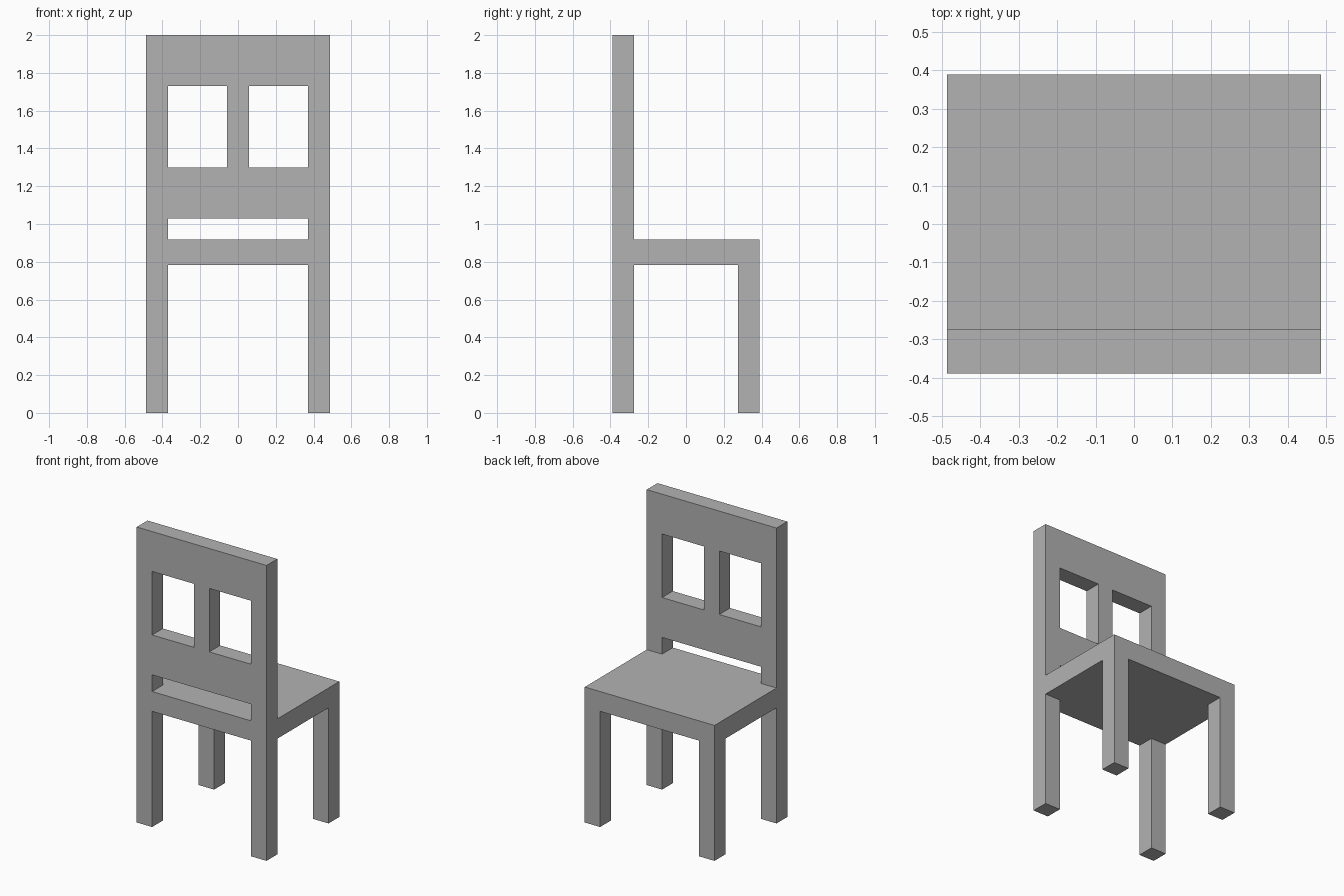
import bpy
import bmesh

default = bpy.data.objects.get("Cube")
if default:
    bpy.data.objects.remove(default, do_unlink=True)

# One plain grey for the whole chair
grey = bpy.data.materials.new("light_grey")
grey.use_nodes = True
colour = (0.448, 0.448, 0.448, 1)
grey.diffuse_color = colour
grey.node_tree.nodes["Principled BSDF"].inputs["Base Color"].default_value = colour

# Shared dimensions
HALF_W, HALF_D, HEIGHT = 0.486, 0.389, 2.0
POST = 0.115
INNER_W = HALF_W - POST
BACK_IN = -HALF_D + POST
SEAT_LOW, SEAT_TOP = 0.783, 0.917
RAIL_LOW, RAIL_TOP = 1.03, 1.30
HEAD_LOW = 1.73


def prism(name, outline, low, high):
    """Extrude a plan outline (x, y) from low to high."""
    bm = bmesh.new()
    base = bm.faces.new([bm.verts.new((x, y, low)) for x, y in outline])
    top = bmesh.ops.extrude_face_region(bm, geom=[base])["geom"]
    verts = [v for v in top if isinstance(v, bmesh.types.BMVert)]
    bmesh.ops.translate(bm, verts=verts, vec=(0, 0, high - low))
    bmesh.ops.recalc_face_normals(bm, faces=bm.faces)
    mesh = bpy.data.meshes.new(name)
    bm.to_mesh(mesh)
    bm.free()
    mesh.materials.append(grey)
    obj = bpy.data.objects.new(name, mesh)
    bpy.context.collection.objects.link(obj)
    return obj


def box(name, x0, x1, y0, y1, low, high):
    return prism(name, [(x0, y0), (x1, y0), (x1, y1), (x0, y1)], low, high)


# Back posts and front legs, one per side
for side, sign in (("left", 1), ("right", -1)):
    x0, x1 = sorted((sign * INNER_W, sign * HALF_W))
    box(side + "_back_post", x0, x1, -HALF_D, BACK_IN, 0, HEIGHT)
    box(side + "_front_leg", x0, x1, HALF_D - POST, HALF_D, 0, SEAT_LOW)

# Seat, notched around the back posts
half = [(INNER_W, -HALF_D), (INNER_W, BACK_IN), (HALF_W, BACK_IN), (HALF_W, HALF_D)]
prism("seat", half + [(-x, y) for x, y in reversed(half)], SEAT_LOW, SEAT_TOP)

# Backrest rails and centre bar
box("lower_back_rail", -INNER_W, INNER_W, -HALF_D, BACK_IN, RAIL_LOW, RAIL_TOP)
box("head_rail", -INNER_W, INNER_W, -HALF_D, BACK_IN, HEAD_LOW, HEIGHT)
box("centre_bar", -POST / 2, POST / 2, -HALF_D, BACK_IN, RAIL_TOP, HEAD_LOW)
